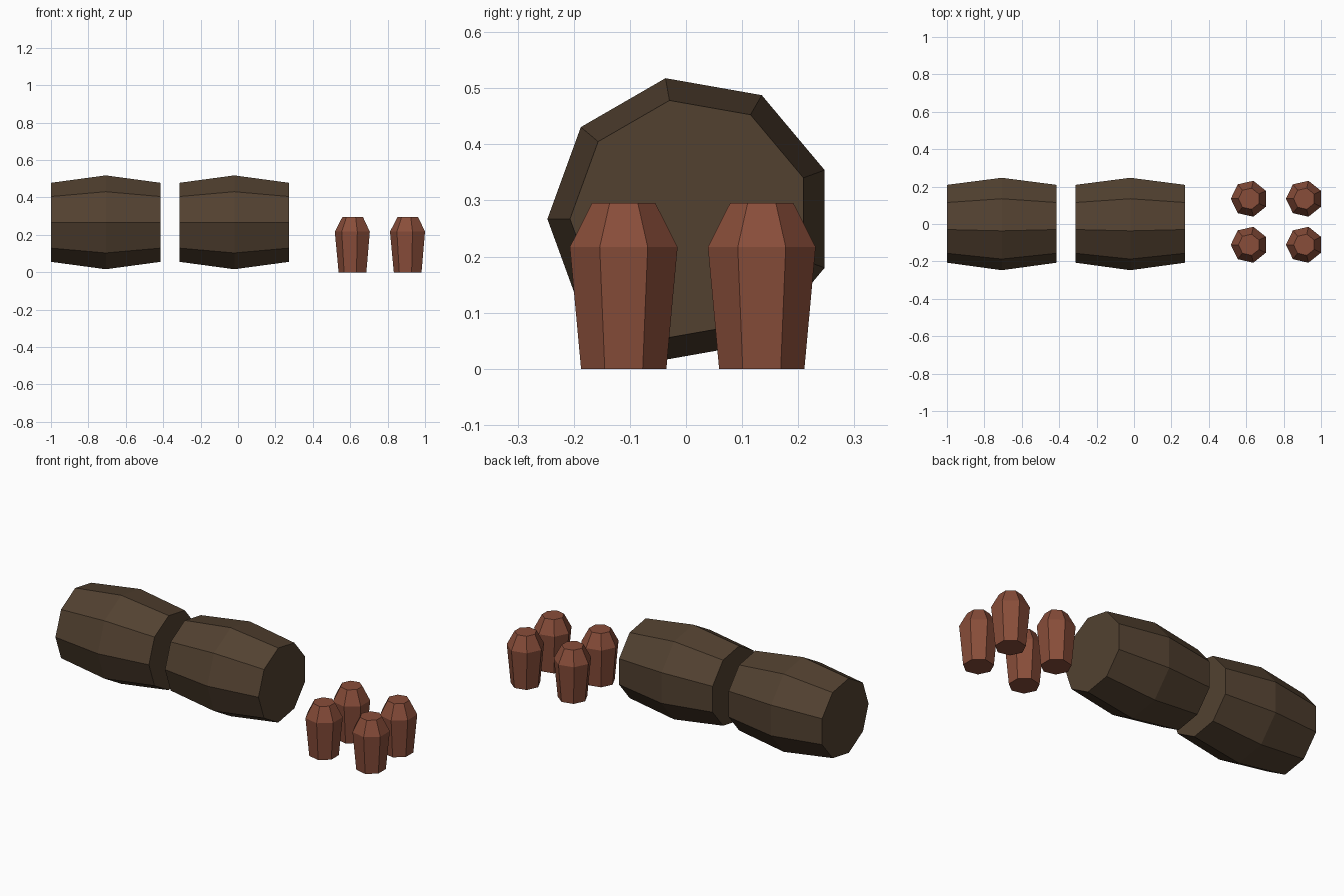
import bpy, bmesh, math
from mathutils import Matrix

if "Cube" in bpy.data.objects:
    bpy.data.objects.remove(bpy.data.objects["Cube"])


def material(name, rgb):
    m = bpy.data.materials.new(name)
    m.diffuse_color = (*rgb, 1)
    m.use_nodes = True
    m.node_tree.nodes["Principled BSDF"].inputs["Base Color"].default_value = m.diffuse_color
    return m


def lathe(name, sides, profile, mat, matrix):
    """Closed faceted solid from (radius, height) rings, first vertex at 180 degrees."""
    bm = bmesh.new()
    rings = []
    for r, h in profile:
        angles = [math.pi + 2 * math.pi * i / sides for i in range(sides)]
        rings.append([bm.verts.new((r * math.cos(a), r * math.sin(a), h)) for a in angles])
    for low, high in zip(rings, rings[1:]):
        for i in range(sides):
            j = (i + 1) % sides
            bm.faces.new((low[i], low[j], high[j], high[i]))
    bm.faces.new(rings[0][::-1])
    bm.faces.new(rings[-1])
    bm.transform(matrix)
    bmesh.ops.recalc_face_normals(bm, faces=bm.faces)
    mesh = bpy.data.meshes.new(name)
    bm.to_mesh(mesh)
    bm.free()
    mesh.materials.append(mat)
    bpy.context.collection.objects.link(bpy.data.objects.new(name, mesh))


dark_wood = material("dark wood", (0.085, 0.053, 0.030))
red_clay = material("red clay", (0.250, 0.075, 0.042))

# Barrels lying along x: local x -> y, y -> z, z -> x
lay_down = Matrix(((0, 0, 1, 0), (1, 0, 0, 0), (0, 1, 0, 0), (0, 0, 0, 1)))
barrel = [(0.2145, -0.293), (0.2547, 0), (0.2145, 0.293)]
for n, x in enumerate((-0.707, -0.02)):
    lathe(f"barrel_{n + 1}", 9, barrel, dark_wood,
          Matrix.Translation((x, 0.0077, 0.267)) @ lay_down)

# Four upright clay jars in a square
jar = [(0.078, 0), (0.0985, 0.217), (0.058, 0.295)]
for i, x in enumerate((0.616, 0.911)):
    for j, y in enumerate((-0.111, 0.135)):
        lathe(f"jar_{2 * i + j + 1}", 7, jar, red_clay, Matrix.Translation((x, y, 0)))
